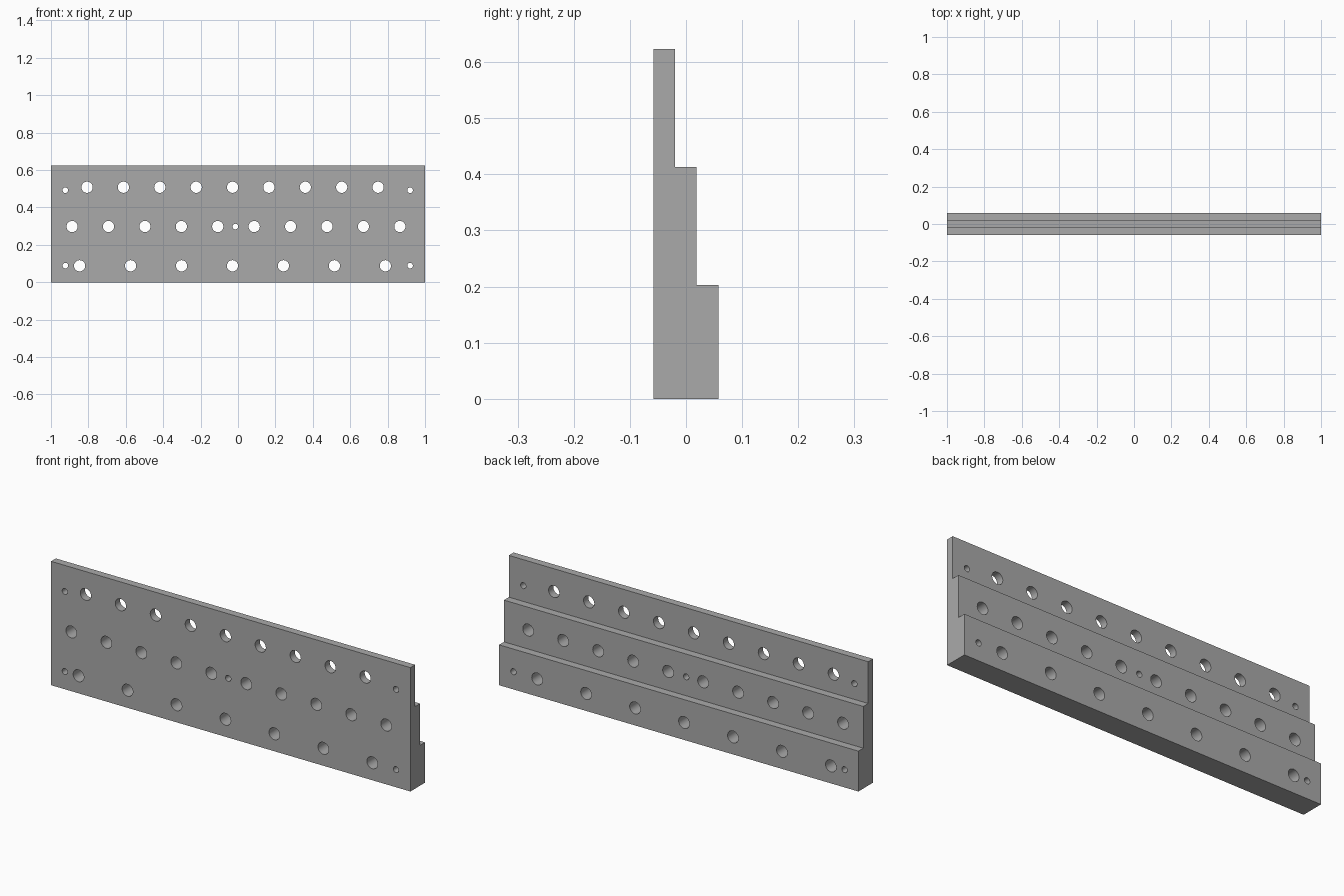
import bpy, bmesh
from mathutils import Matrix, Vector

cube = bpy.data.objects.get("Cube")
if cube:
    bpy.data.objects.remove(cube, do_unlink=True)

# Plain grey metal
grey = bpy.data.materials.new("grey_metal")
grey.use_nodes = True
colour = (0.4, 0.4, 0.4, 1)
grey.diffuse_color = colour
grey.node_tree.nodes["Principled BSDF"].inputs["Base Color"].default_value = colour


def make_object(name, bm):
    bmesh.ops.recalc_face_normals(bm, faces=bm.faces)
    mesh = bpy.data.meshes.new(name)
    bm.to_mesh(mesh)
    bm.free()
    mesh.materials.append(grey)
    obj = bpy.data.objects.new(name, mesh)
    bpy.context.collection.objects.link(obj)
    return obj


# Stepped plate: side profile (y, z) extruded along x
profile = [(-0.058, 0), (0.058, 0), (0.058, 0.203), (0.019, 0.203),
           (0.019, 0.413), (-0.02, 0.413), (-0.02, 0.623), (-0.058, 0.623)]
bm = bmesh.new()
side = bm.faces.new([bm.verts.new((-1, y, z)) for y, z in profile])
extruded = bmesh.ops.extrude_face_region(bm, geom=[side], use_keep_orig=True)
moved = [v for v in extruded["geom"] if isinstance(v, bmesh.types.BMVert)]
bmesh.ops.translate(bm, verts=moved, vec=Vector((2, 0, 0)))
plate = make_object("stepped_plate", bm)

# Bolt hole rows: first x, pitch, count, height
rows = [(-0.807, 0.1945, 9, 0.508),
        (-0.887, 0.1947, 10, 0.298),
        (-0.847, 0.2725, 7, 0.088)]
holes = [(x + i * pitch, z, 0.03) for x, pitch, n, z in rows for i in range(n)]

# Small dowel holes: four near the corners, one in the middle
holes += [(x, z, 0.015) for x in (-0.923, 0.92) for z in (0.492, 0.089)]
holes.append((-0.014, 0.298, 0.015))

bm = bmesh.new()
for x, z, radius in holes:
    place = Matrix.Translation((x, 0, z)) @ Matrix.Rotation(1.5707963, 4, "X")
    bmesh.ops.create_cone(bm, cap_ends=True, segments=32, radius1=radius,
                          radius2=radius, depth=0.3, matrix=place)
cutter = make_object("hole_cutter", bm)
cutter.hide_render = True

# Drill the holes and discard the cutter
drill = plate.modifiers.new("drill_holes", "BOOLEAN")
drill.operation = "DIFFERENCE"
drill.solver = "EXACT"
drill.object = cutter
bpy.ops.object.select_all(action="DESELECT")
plate.select_set(True)
bpy.context.view_layer.objects.active = plate
bpy.ops.object.modifier_apply(modifier=drill.name)
bpy.data.objects.remove(cutter, do_unlink=True)
bpy.ops.object.shade_smooth_by_angle(angle=0.52)
